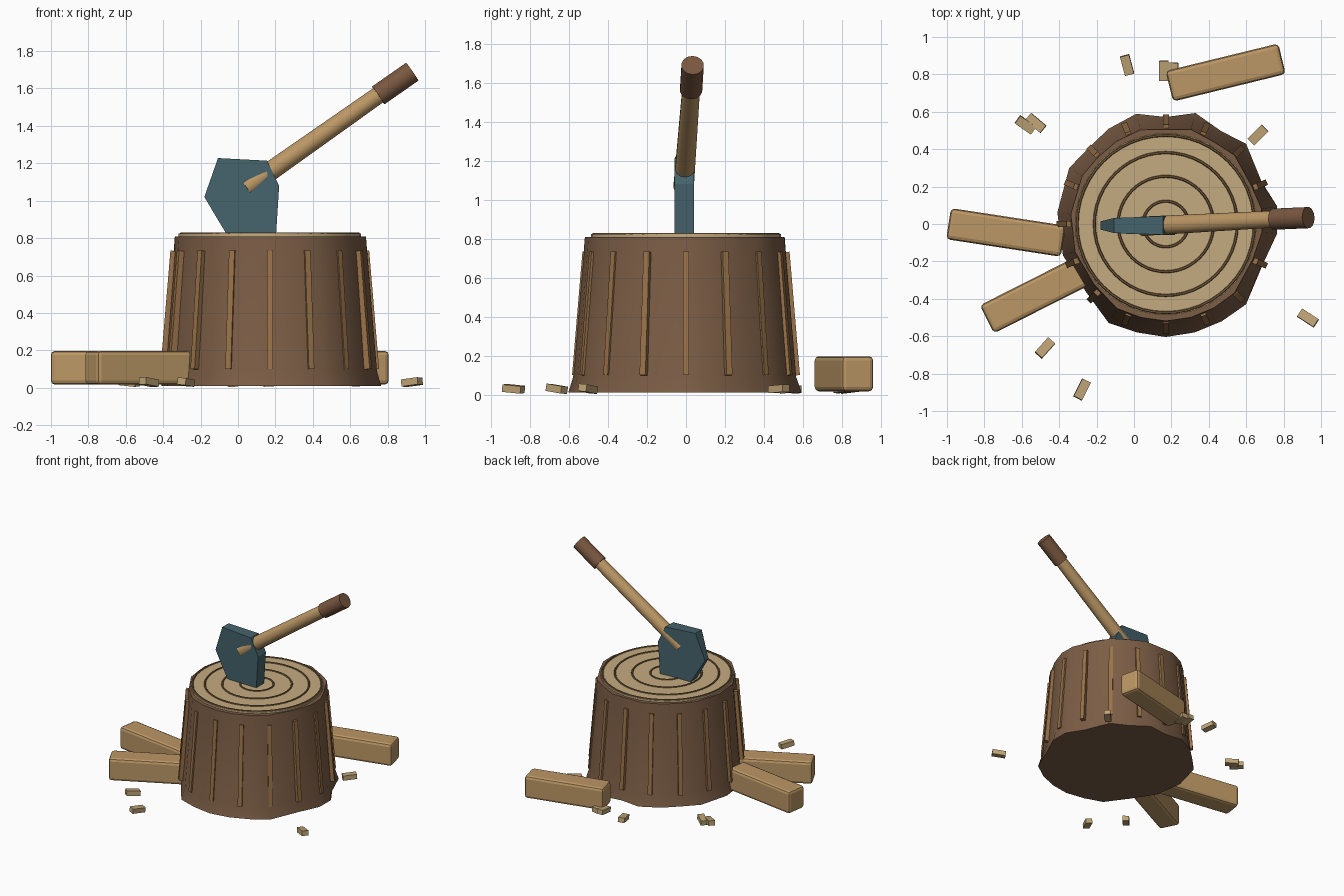
import bpy, bmesh, math, random
from mathutils import Vector, Matrix

if "Cube" in bpy.data.objects:
    bpy.data.objects.remove(bpy.data.objects["Cube"])

random.seed(4)
CX = 0.17  # stump axis


def mat(name, rgb):
    m = bpy.data.materials.new(name)
    m.diffuse_color = (*rgb, 1)
    m.use_nodes = True
    m.node_tree.nodes["Principled BSDF"].inputs["Base Color"].default_value = m.diffuse_color
    return m


BARK = mat("bark", (0.20, 0.11, 0.06))
RIDGE = mat("bark_ridge", (0.32, 0.17, 0.065))
CUT = mat("cut_wood", (0.56, 0.41, 0.22))
RING = mat("ring_wood", (0.19, 0.11, 0.045))
WOOD = mat("split_wood", (0.50, 0.31, 0.13))
CHIP = mat("chip_wood", (0.52, 0.37, 0.18))
STEEL = mat("steel", (0.06, 0.125, 0.15))
GRIP = mat("grip", (0.19, 0.095, 0.05))


def finish(ob, name, m, smooth=None):
    ob.name = name
    ob.data.materials.append(m)
    if smooth:
        bpy.ops.object.select_all(action='DESELECT')
        ob.select_set(True)
        bpy.context.view_layer.objects.active = ob
        bpy.ops.object.shade_smooth_by_angle(angle=math.radians(smooth))
    return ob


def loft(name, rings, m, smooth=None):
    """Closed skin through rings of points, capped at both ends."""
    bm = bmesh.new()
    vr = [[bm.verts.new(p) for p in r] for r in rings]
    n = len(vr[0])
    for a, b in zip(vr, vr[1:]):
        for i in range(n):
            j = (i + 1) % n
            bm.faces.new((a[i], a[j], b[j], b[i]))
    bm.faces.new(vr[0][::-1])
    bm.faces.new(vr[-1])
    bmesh.ops.recalc_face_normals(bm, faces=bm.faces)
    me = bpy.data.meshes.new(name)
    bm.to_mesh(me)
    bm.free()
    ob = bpy.data.objects.new(name, me)
    bpy.context.collection.objects.link(ob)
    return finish(ob, name, m, smooth)


def box(name, size, loc, rot, m, bevel=0):
    bpy.ops.mesh.primitive_cube_add(size=1)
    ob = bpy.context.object
    ob.data.transform(Matrix.Diagonal((*size, 1)))
    ob.location, ob.rotation_euler = loc, rot
    if bevel:
        b = ob.modifiers.new("bevel", 'BEVEL')
        b.width, b.segments = bevel, 2
    return finish(ob, name, m)


def rod(name, a, b, r1, r2, m):
    a, b = Vector(a), Vector(b)
    bpy.ops.mesh.primitive_cone_add(vertices=14, radius1=r1, radius2=r2, depth=(b - a).length)
    ob = bpy.context.object
    ob.location = (a + b) / 2
    ob.rotation_euler = (b - a).to_track_quat('Z', 'Y').to_euler()
    return finish(ob, name, m, 40)


# stump: irregular outline (angle, radius), flared at the foot
outline = [(-5, .597), (9, .603), (24, .56), (45, .607), (59, .578), (75, .614), (90, .572),
           (105, .61), (121, .594), (136, .58), (150, .597), (174, .583), (197, .575),
           (220, .56), (240, .611), (255, .6), (270, .604), (285, .6), (300, .6),
           (315, .607), (338, .562)]
levels = [(.01, .592, 1), (.09, .572, .6), (.72, .521, .4), (.81, .514, .4)]
loft("stump_bark", [[(CX + (base + (r - .592) * k) * math.cos(math.radians(a)),
                      (base + (r - .592) * k) * math.sin(math.radians(a)), z)
                     for a, r in outline] for z, base, k in levels], BARK, 55)

# cut face and growth rings
bpy.ops.mesh.primitive_cylinder_add(vertices=40, radius=.487, depth=.06, location=(CX, 0, .794))
finish(bpy.context.object, "cut_face", CUT, 40)
for i, r in enumerate((.122, .255, .382, .474)):
    bpy.ops.mesh.primitive_torus_add(major_radius=r, minor_radius=.008, major_segments=48,
                                     minor_segments=6, location=(CX, 0, .823))
    finish(bpy.context.object, f"growth_ring_{i}", RING, 60)

# bark ridges leaning with the stump wall
lean = math.atan2(.053, .63)
for i in range(16):
    a = i * math.tau / 16
    box(f"bark_ridge_{i}", (.05, .032, .635),
        (CX + .533 * math.cos(a), .533 * math.sin(a), .415), (0, -lean, a), RIDGE)

# axe head: profile (x, z, half thickness), thinner toward the cutting edge
head = [(-.107, 1.228, .04), (.155, 1.214, .05), (.22, 1.08, .05), (.2, .76, .05),
        (-.025, .76, .045), (-.18, 1.02, .022)]
loft("axe_head", [[(x, -.008 + s * t, z) for x, z, t in head] for s in (-1, 1)], STEEL)

# axe handle with darker grip
rod("axe_handle", (.045, -.012, 1.068), (.77, .027, 1.578), .053, .046, WOOD)
rod("axe_grip", (.75, .026, 1.563), (.932, .034, 1.69), .058, .058, GRIP)

# split logs (x, y, angle)
for i, (x, y, a) in enumerate([(-.685, -.045, -8.7), (-.51, -.37, 26.8), (.49, .81, 13.7)]):
    box(f"split_log_{i}", (.62, .168, .18), (x, y, .107), (0, 0, math.radians(a)), WOOD, .022)

# scattered chips (x, y, angle)
chips = [(-.037, .85, 105), (.16, .82, 90), (.21, .81, 88), (-.58, .53, -35), (-.525, .54, -40),
         (.663, .476, 45), (.93, -.503, -33), (-.476, -.663, 48), (-.278, -.885, 63)]
for i, (x, y, a) in enumerate(chips):
    box(f"wood_chip_{i}", (.105, .05, .038), (x, y, .03),
        (random.uniform(-.1, .1), random.uniform(-.15, .15), math.radians(a)), CHIP)
